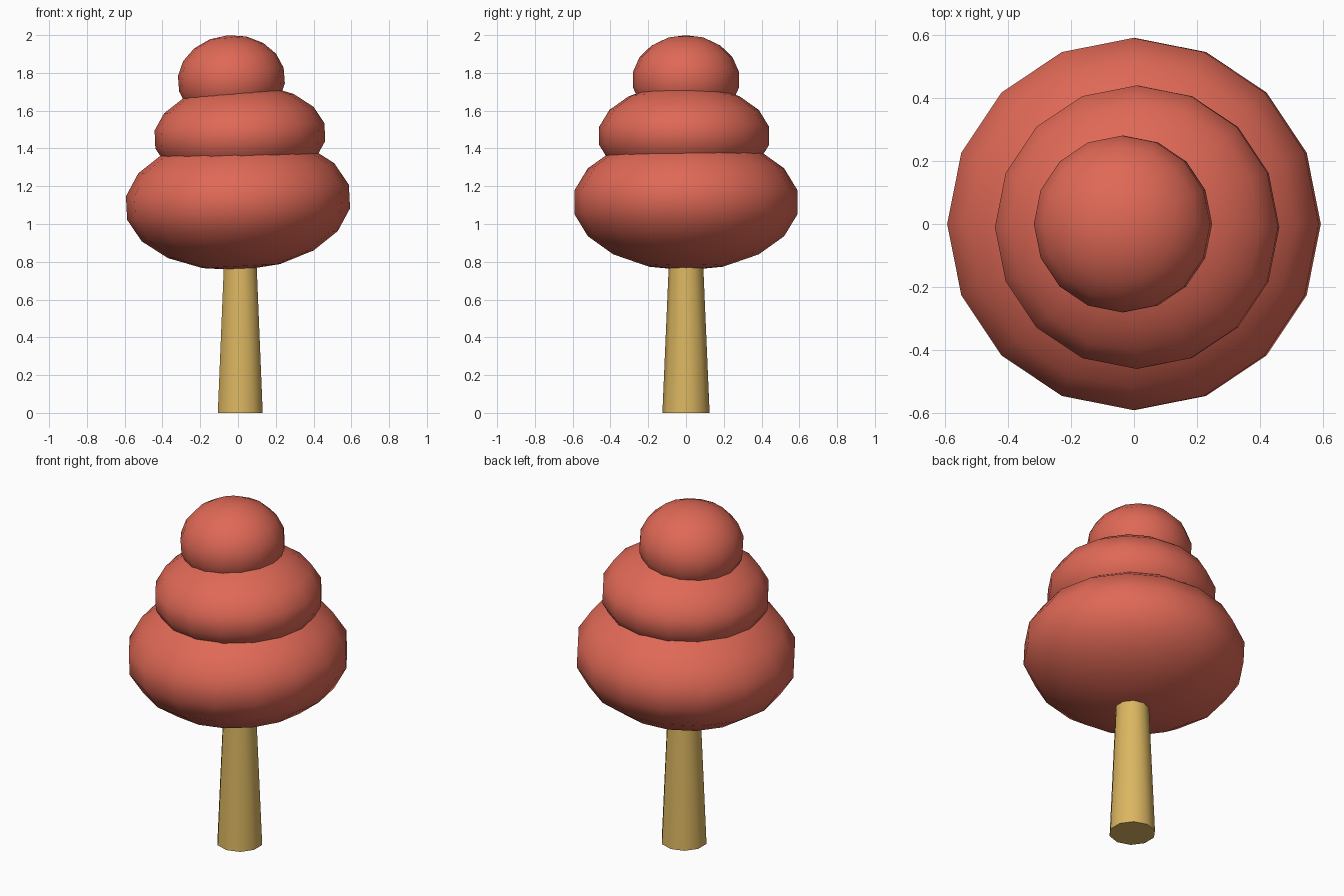
import bpy
import math

cube = bpy.data.objects.get("Cube")
if cube:
    bpy.data.objects.remove(cube, do_unlink=True)


def make_material(name, color):
    mat = bpy.data.materials.new(name)
    mat.use_nodes = True
    mat.diffuse_color = color
    mat.node_tree.nodes["Principled BSDF"].inputs["Base Color"].default_value = color
    return mat


leaf_red = make_material("leaf_red", (0.74, 0.14, 0.093, 1))
trunk_tan = make_material("trunk_tan", (0.71, 0.47, 0.12, 1))


def finish(name, mat):
    obj = bpy.context.object
    obj.name = name
    obj.data.name = name
    obj.data.materials.append(mat)
    return obj


def foliage(name, center, radius, height, tilt):
    """Squashed, slightly tilted low-poly ball."""
    bpy.ops.mesh.primitive_uv_sphere_add(
        segments=16, ring_count=9, radius=1, location=center,
        rotation=(0, -math.radians(tilt), 0))
    obj = finish(name, leaf_red)
    obj.scale = (radius, radius, height)
    bpy.ops.object.shade_smooth()


# Trunk: tapered ten-sided post running up into the foliage
trunk_height = 0.95
bpy.ops.mesh.primitive_cone_add(
    vertices=10, radius1=0.125, radius2=0.084, depth=trunk_height,
    location=(0.012, 0, trunk_height / 2))
finish("trunk", trunk_tan)
bpy.ops.object.shade_smooth_by_angle(angle=math.radians(40))

# Foliage: three stacked balls, each tilted a little
foliage("lower_foliage", (0, 0, 1.115), 0.6, 0.36, 3)
foliage("middle_foliage", (0.01, -0.01, 1.467), 0.457, 0.273, 2.5)
foliage("top_foliage", (-0.035, 0, 1.764), 0.285, 0.236, 4.5)
